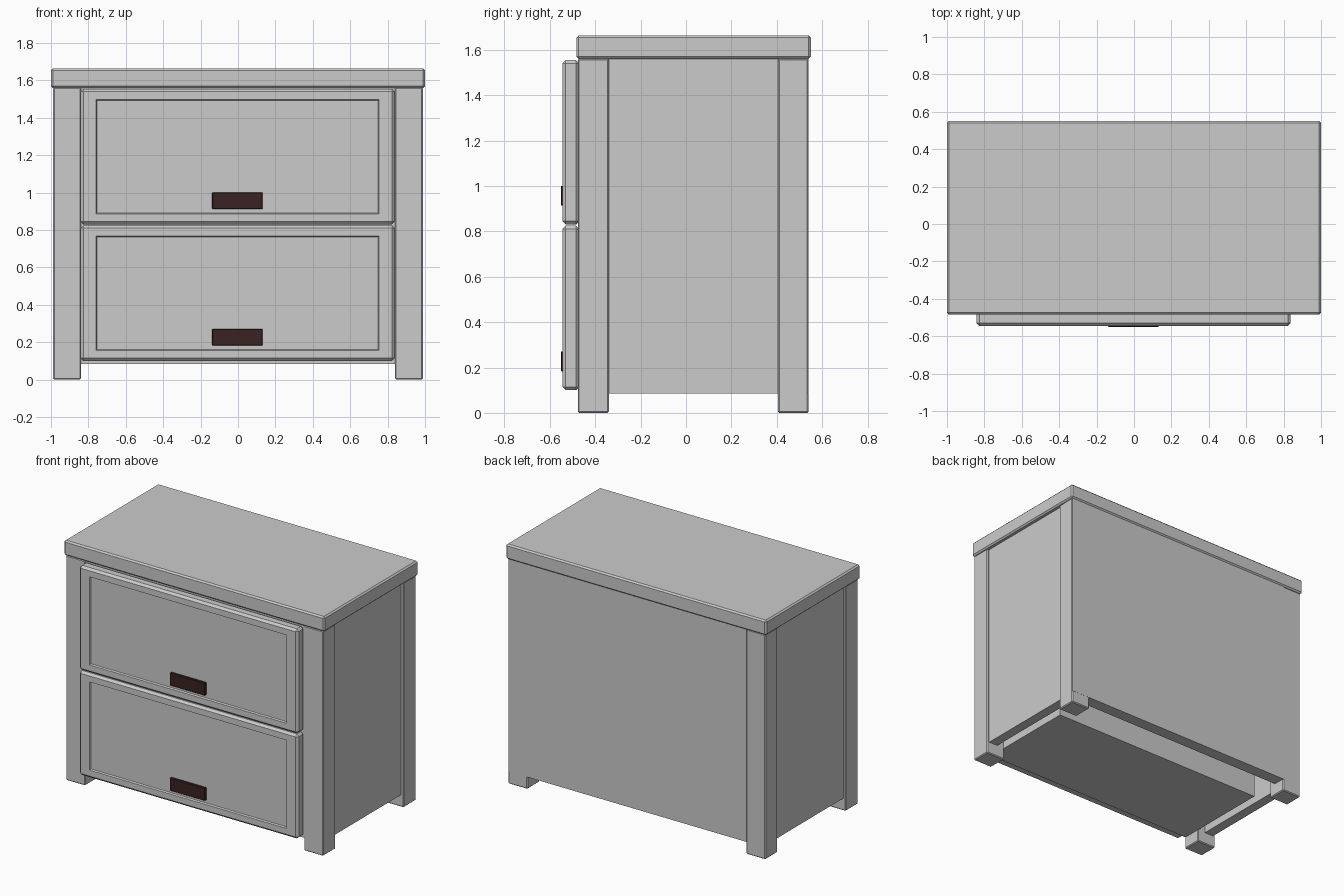
import bpy, bmesh
from mathutils import Vector

if "Cube" in bpy.data.objects:
    bpy.data.objects.remove(bpy.data.objects["Cube"])


def material(name, color):
    m = bpy.data.materials.new(name)
    m.diffuse_color = (*color, 1)
    m.use_nodes = True
    m.node_tree.nodes["Principled BSDF"].inputs["Base Color"].default_value = m.diffuse_color
    return m


GREY = material("light grey paint", (0.6, 0.6, 0.6))
BROWN = material("dark brown handle", (0.042, 0.016, 0.016))


def box(name, lo, hi, mat=GREY, bevel=0.0, edit=None):
    """Box between two corners, with chamfered edges and an optional mesh edit."""
    lo, hi = Vector(lo), Vector(hi)
    size, mid = hi - lo, (lo + hi) / 2
    bm = bmesh.new()
    bmesh.ops.create_cube(bm, size=1)
    for v in bm.verts:
        v.co = Vector(a * b for a, b in zip(v.co, size))
    if bevel:
        bmesh.ops.bevel(bm, geom=bm.edges[:], offset=bevel, segments=1, affect='EDGES')
    if edit:
        edit(bm)
    bm.normal_update()
    mesh = bpy.data.meshes.new(name)
    bm.to_mesh(mesh)
    bm.free()
    mesh.materials.append(mat)
    ob = bpy.data.objects.new(name, mesh)
    ob.location = mid
    bpy.context.collection.objects.link(ob)
    return ob


def recess_front(bm):
    """Sink a framed panel into the face pointing to -y."""
    bm.normal_update()
    front = min(bm.faces, key=lambda f: f.calc_center_median().y)
    bmesh.ops.inset_region(bm, faces=[front], thickness=0.04)
    for v in front.verts:
        v.co.x = 0.757 if v.co.x > 0 else -0.757
        v.co.z = 0.306 if v.co.z > 0 else -0.306
    bmesh.ops.inset_region(bm, faces=[front], thickness=0.008, depth=-0.01)


# Table top
box("top", (-1, -0.483, 1.56), (1, 0.55, 1.664), bevel=0.01)

# Legs and side panels
for side, s in (("left", -1), ("right", 1)):
    for end, y0, y1 in (("front", -0.477, -0.34), ("back", 0.405, 0.54)):
        x0, x1 = sorted((s * 0.84, s * 0.988))
        box(f"{end}_leg_{side}", (x0, y0, 0), (x1, y1, 1.562), bevel=0.006)
    x0, x1 = sorted((s * 0.9, s * 0.97))
    box(f"side_panel_{side}", (x0, -0.36, 0.085), (x1, 0.42, 1.562))

# Back panel
box("back_panel", (-0.845, 0.455, 0.085), (0.986, 0.541, 1.562))

# Inner carcass holding the drawers
box("carcass", (-0.842, -0.47, 0.085), (0.842, 0.24, 1.562))

# Drawer fronts with handles
for label, z in (("lower", 0.10), ("upper", 0.83)):
    box(f"{label}_drawer", (-0.842, -0.545, z), (0.838, -0.47, z + 0.725),
        bevel=0.015, edit=recess_front)
    box(f"{label}_handle", (-0.138, -0.552, z + 0.083), (0.132, -0.53, z + 0.171),
        BROWN, bevel=0.003)
